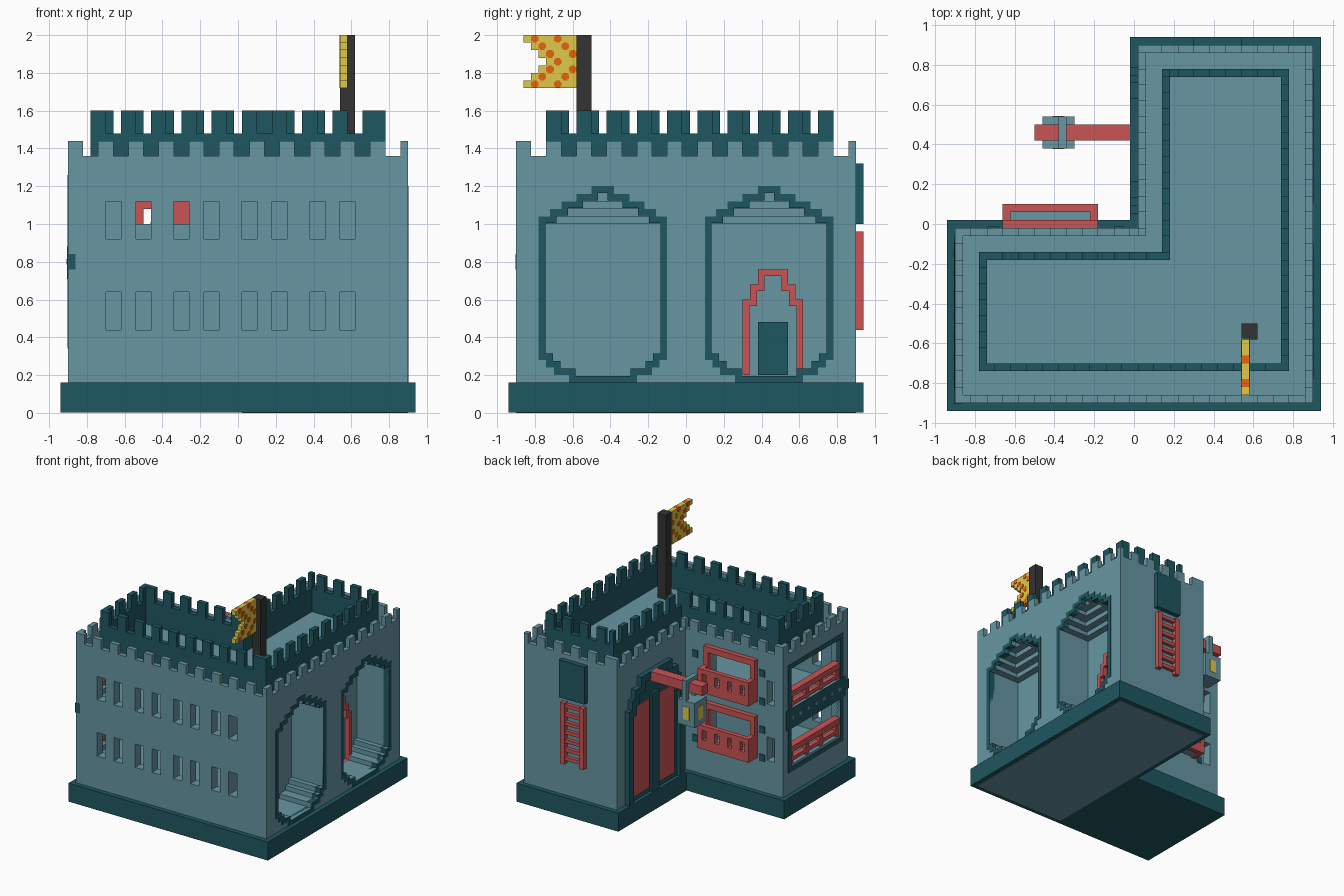
import bpy, bmesh, math
from mathutils import Vector

if "Cube" in bpy.data.objects:
    bpy.data.objects.remove(bpy.data.objects["Cube"])


def material(name, col):
    m = bpy.data.materials.new(name)
    m.diffuse_color = (*col, 1)
    m.use_nodes = True
    m.node_tree.nodes["Principled BSDF"].inputs["Base Color"].default_value = m.diffuse_color
    return m


STONE = material("pale_teal_stone", (0.135, 0.305, 0.365))
DARK = material("dark_teal", (0.0135, 0.096, 0.119))
RED = material("red_wood", (0.60, 0.088, 0.088))
BLACK = material("charcoal", (0.034, 0.034, 0.034))
YELLOW = material("yellow", (0.74, 0.59, 0.068))
ORANGE = material("orange", (0.84, 0.13, 0.006))


def finish(bm, name, mat):
    bmesh.ops.recalc_face_normals(bm, faces=bm.faces)
    me = bpy.data.meshes.new(name)
    bm.to_mesh(me)
    bm.free()
    ob = bpy.data.objects.new(name, me)
    bpy.context.collection.objects.link(ob)
    if mat:
        me.materials.append(mat)
    return ob


def boxes(name, mat, items):
    """One object from boxes (x0, x1, y0, y1, z0, z1)."""
    bm = bmesh.new()
    for x0, x1, y0, y1, z0, z1 in items:
        vs = bmesh.ops.create_cube(bm, size=1)["verts"]
        for v in vs:
            v.co = Vector(((x0 + x1) / 2 + v.co.x * (x1 - x0),
                           (y0 + y1) / 2 + v.co.y * (y1 - y0),
                           (z0 + z1) / 2 + v.co.z * (z1 - z0)))
    return finish(bm, name, mat)


def place(axis, a, u, v):
    return {"X": (a, u, v), "Y": (u, a, v), "Z": (u, v, a)}[axis]


def prism(name, mat, pts, axis, a0, a1):
    bm = bmesh.new()
    lo, hi = [[bm.verts.new(place(axis, a, *p)) for p in pts] for a in (a0, a1)]
    bm.faces.new(lo)
    bm.faces.new(hi)
    n = len(pts)
    for i in range(n):
        j = (i + 1) % n
        bm.faces.new((lo[i], lo[j], hi[j], hi[i]))
    return finish(bm, name, mat)


def ring(name, mat, outer, inner, axis, a0, a1):
    bm = bmesh.new()
    o0, i0, o1, i1 = [[bm.verts.new(place(axis, a, *p)) for p in pts]
                      for a in (a0, a1) for pts in (outer, inner)]
    n = len(outer)
    for i in range(n):
        j = (i + 1) % n
        for p, q in ((o0, i0), (o1, i1), (o0, o1), (i0, i1)):
            bm.faces.new((p[i], p[j], q[j], q[i]))
    return finish(bm, name, mat)


def cut(ob, cutter):
    m = ob.modifiers.new("cut", "BOOLEAN")
    m.operation, m.solver, m.object = "DIFFERENCE", "EXACT", cutter
    bpy.context.view_layer.objects.active = ob
    bpy.ops.object.modifier_apply(modifier=m.name)
    bpy.data.objects.remove(cutter)


def mirrored(half, c):
    return [(c + h, z) for h, z in half] + [(c - h, z) for h, z in reversed(half)]


def ell(x0, y0, x1, y1, xi, yi):
    return [(x0, y0), (x1, y0), (x1, y1), (xi, y1), (xi, yi), (x0, yi)]


def merlons(poly, t, z0, z1, shifts):
    """Teeth 0.08 wide every 0.16, set just inside each edge of the L outline."""
    out = []
    (x0, y0), (x1, _), (_, y1), (xi, _), (_, yi), _ = poly
    edges = [("x", x0, x1, y0, y0 + t), ("y", y0, y1, x1 - t, x1), ("x", xi, x1, y1 - t, y1),
             ("y", yi - t, y1, xi, xi + t), ("x", x0, xi + t, yi - t, yi), ("y", y0, yi, x0, x0 + t)]
    for (ax, a, b, c, d), s in zip(edges, shifts):
        for k in range(-1, 14):
            lo, hi = max(a, s + 0.16 * k), min(b, s + 0.16 * k + 0.08)
            if hi - lo > 0.01:
                out.append((lo, hi, c, d, z0, z1) if ax == "x" else (c, d, lo, hi, z0, z1))
    return out


# plinth and underside
prism("plinth", DARK, ell(-.94, -.94, .94, .94, -.02, .02), "Z", .003, .16)
boxes("underside_panel", STONE, [(.02, .9, -.9, .9, 0, .01)])

# main walls up to the roof, then the raised outer rim
outline = ell(-.9, -.9, .9, .9, .02, -.02)
walls = prism("walls", STONE, outline, "Z", .16, 1.28)
ring("outer_rim", STONE, outline, ell(-.86, -.86, .86, .86, .06, -.06), "Z", 1.28, 1.36)
boxes("outer_battlements", STONE, merlons(outline, .04, 1.36, 1.44, [-.9] * 6))

# inner parapet
par = ell(-.78, -.74, .78, .78, .14, -.14)
ring("parapet", DARK, par, ell(-.74, -.70, .74, .74, .18, -.18), "Z", 1.28, 1.48)
boxes("parapet_battlements", DARK,
      merlons(par, .04, 1.48, 1.60, [-.78, -.74, .22, -.70, -.74, -.70]))

# hollow rooms of the west wing with their openings
for z0, z1 in ((.36, .76), (.84, 1.24)):
    cut(walls, boxes("room", None, [(-.82, .5, -.82, -.10, z0, z1)]))
for z0, z1 in ((.40, .72), (.88, 1.22)):
    cut(walls, boxes("west_hole", None, [(-1, -.7, -.79, -.13, z0, z1)]))
for z0, z1 in ((.52, .75), (1.0, 1.23)):
    cut(walls, boxes("balcony_hole", None, [(-.62, -.22, -.2, .1, z0, z1)]))
boxes("partition", STONE, [(-.72, .5, -.20, -.16, .36, .76)])

# slit windows
xs = (-.70, -.54, -.34, -.18, .02, .18, .38, .54)
for z in (.44, .92):
    cut(walls, boxes("slits", None, [(x, x + .08, -1, -.78, z, z + .2) for x in xs]))
    cut(walls, boxes("side_slit", None, [(-.82, -.75, -.14, .1, z, z + .2)]))

# stepped alcoves on the east wall
half_out = [(.18, .16), (.18, .20), (.26, .20), (.26, .24), (.30, .24), (.30, .28), (.34, .28),
            (.34, 1.04), (.28, 1.04), (.28, 1.08), (.22, 1.08), (.22, 1.12), (.14, 1.12),
            (.14, 1.16), (.06, 1.16), (.06, 1.20)]
half_in = [(h - .035, z + (.035 if z < .6 else -.035)) for h, z in half_out]
for c in (-.44, .44):
    cut(walls, prism("alcove", None, mirrored(half_in, c), "X", .6, 1))
    ring("alcove_frame", DARK, mirrored(half_out, c), mirrored(half_in, c), "X", .85, .903)
    boxes("alcove_ceiling_steps", STONE,
          [(.59, .66 + .065 * i, c - .3, c + .3, 1.0 + .04 * i, 1.19) for i in range(4)])

# small arched doorway in the rear alcove
arch = [(.16, .20), (.16, .60), (.12, .60), (.12, .68), (.08, .68), (.08, .76)]
arch_in = [(h - .035, z - (.035 if z > .3 else 0)) for h, z in arch]
ring("small_arch", RED, mirrored(arch, .46), mirrored(arch_in, .46), "X", .59, .64)
boxes("small_door", DARK, [(.59, .609, .38, .54, .20, .48)])

# hatch and ladder on the back wall
boxes("hatch", DARK, [(.30, .54, .89, .94, 1.0, 1.32)])
boxes("ladder", RED, [(.31, .35, .89, .94, .44, .96), (.49, .53, .89, .94, .44, .96)]
      + [(.35, .49, .89, .93, .47 + .075 * i, .50 + .075 * i) for i in range(7)])

# large double door facing the courtyard
gate = [(.37, .16), (.37, .96), (.33, .96), (.33, 1.04), (.29, 1.04), (.29, 1.12), (.21, 1.12), (.21, 1.2)]
gate_in = [(h - .06, z - (.06 if z > .3 else 0)) for h, z in gate]
prism("gate_backing", DARK, mirrored(gate, .42), "X", .01, .03)
ring("gate_frame", DARK, mirrored(gate, .42), mirrored(gate_in, .42), "X", -.02, .03)
boxes("gate_mullion", DARK, [(-.01, .02, .37, .47, .16, 1.0)])
boxes("gate_panels", RED, [(.002, .02, .49, .70, .20, .96), (.002, .02, .15, .36, .20, .96)])

# beam with hanging lantern
boxes("lantern_beam", RED, [(-.50, .02, .42, .50, 1.12, 1.20)])
boxes("lantern_strap", STONE, [(-.38, -.34, .38, .54, 1.20, 1.23), (-.38, -.34, .38, .42, 1.05, 1.20),
                               (-.38, -.34, .50, .54, 1.05, 1.20)])
boxes("lantern", STONE, [(-.46, -.30, .38, .54, .85, 1.06)])
boxes("lantern_glass", YELLOW, [(-.463, -.297, .43, .49, .90, 1.01), (-.41, -.35, .377, .543, .90, 1.01)])

# balconies on the courtyard side, with four slots each
for z in (.44, .92):
    rail = [(-.66, -.18, .06, .10, z, z + .08), (-.66, -.18, .06, .10, z + .16, z + .20)]
    rail += [(x, x + w, .06, .10, z + .08, z + .16)
             for x, w in ((-.66, .04), (-.58, .08), (-.46, .08), (-.34, .08), (-.22, .04))]
    rail += [(x, x + .04, -.02, .07, z, z + .20) for x in (-.66, -.22)]
    rail += [(x, x + .04, -.06, .02, z, z + .36) for x in (-.66, -.22)]
    rail += [(-.66, -.18, -.06, .02, z + .31, z + .36)]
    boxes("balcony", RED, rail)
    boxes("balcony_floor", STONE, [(-.62, -.22, -.03, .06, z + .01, z + .06)])
    boxes("wall_studs", DARK, [(x, x + .05, -.03, -.012, z + h, z + h + .06)
                               for x in (-.73, -.10) for h in (-.02, .22)])

# west wall: window frames, studded band, railings
full = [(-.83, .34), (-.09, .34), (-.09, 1.26), (-.83, 1.26)]
hole = [(-.79, .38), (-.13, .38), (-.13, 1.22), (-.79, 1.22)]
ring("west_frame", DARK, full, hole, "X", -.903, -.86)
boxes("west_band", DARK, [(-.905, -.84, -.86, -.06, .71, .88),
                          (-.905, -.86, -.903, -.86, .76, .84)])
boxes("band_studs", STONE, [(-.908, -.90, y, y + .03, .785, .815)
                            for y in [-.79 + .105 * i for i in range(7)]])
for z in (.40, .87):
    boxes("west_railing", RED, [(-.90, -.84, -.81, -.11, z + .10, z + .15),
                                (-.89, -.85, -.79, -.13, z + .02, z + .05)]
          + [(-.89, -.85, y, y + .04, z, z + .12) for y in (-.79, -.572, -.388, -.17)])

# flagpole
boxes("flagpole", BLACK, [(.58, .62, -.58, -.50, 1.28, 2.0), (.54, .58, -.575, -.50, 1.28, 2.0)])

# swallow-tailed flag with a zigzag of small plus-shaped spots
plain, spots = [], []
for r in range(7):
    for c in range(4 + abs(r - 3)):
        y, z = -.60 - .04 * c, 1.98 - .04 * r
        plain.append((.54, .58, y - .02, y + .02, z - .02, z + .02))
        if (c - abs(r - 3) + 1) % 3 == 0:
            for a, b in ((.02, .012), (.012, .02)):
                spots.append((.537, .583, y - a, y + a, z - b, z + min(b, 2.0 - z)))
            if r == 0:
                spots.append((.54, .58, y - .02, y + .02, z, 2.001))
boxes("flag", YELLOW, plain)
boxes("flag_spots", ORANGE, spots)
